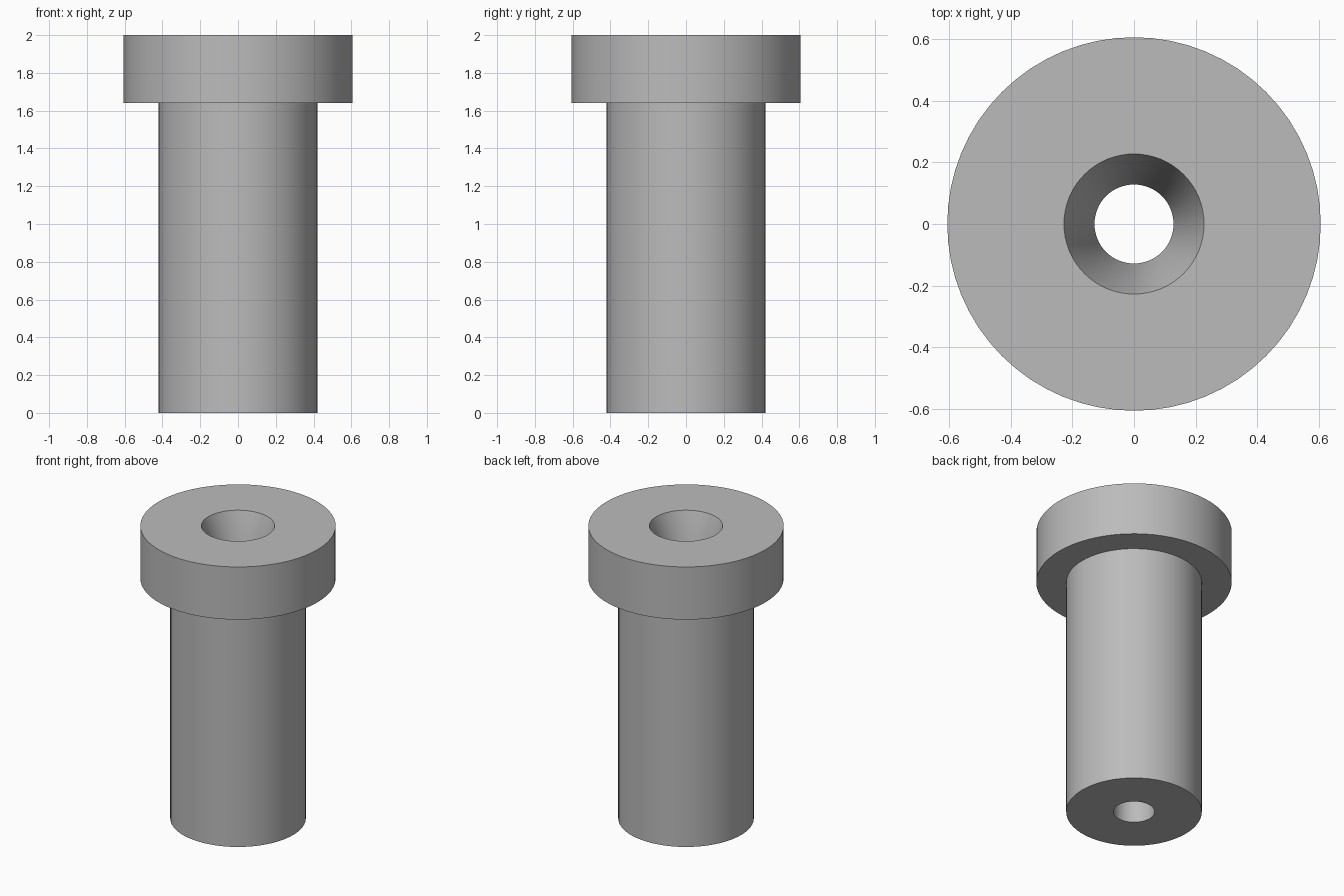
import bpy, bmesh, math

cube = bpy.data.objects.get("Cube")
if cube:
    bpy.data.objects.remove(cube, do_unlink=True)

SEGMENTS = 64
BORE, MOUTH, SHANK, HEAD = 0.128, 0.227, 0.42, 0.605
SHOULDER, TOP, TAPER = 1.64, 2.0, 0.3

# Plain grey metal
grey = bpy.data.materials.new("grey metal")
grey.use_nodes = True
colour = (0.5, 0.5, 0.5, 1)
grey.diffuse_color = colour
grey.node_tree.nodes["Principled BSDF"].inputs["Base Color"].default_value = colour

# Closed half section: bore, shank, shoulder, head, tapered mouth
profile = [(BORE, 0), (SHANK, 0), (SHANK, SHOULDER), (HEAD, SHOULDER),
           (HEAD, TOP), (MOUTH, TOP), (BORE, TOP - TAPER)]

# Revolve the section around the z axis
bm = bmesh.new()
rings = []
for i in range(SEGMENTS):
    a = math.tau * i / SEGMENTS
    rings.append([bm.verts.new((r * math.cos(a), r * math.sin(a), z)) for r, z in profile])
for i, ring in enumerate(rings):
    following = rings[(i + 1) % SEGMENTS]
    for j in range(len(profile)):
        k = (j + 1) % len(profile)
        bm.faces.new((ring[j], following[j], following[k], ring[k]))
bmesh.ops.recalc_face_normals(bm, faces=bm.faces)

mesh = bpy.data.meshes.new("flanged_bushing")
bm.to_mesh(mesh)
bm.free()
mesh.materials.append(grey)
bushing = bpy.data.objects.new("flanged_bushing", mesh)
bpy.context.collection.objects.link(bushing)

# Smooth round walls, sharp rims
bpy.context.view_layer.objects.active = bushing
bushing.select_set(True)
bpy.ops.object.shade_smooth_by_angle(angle=math.radians(30))
